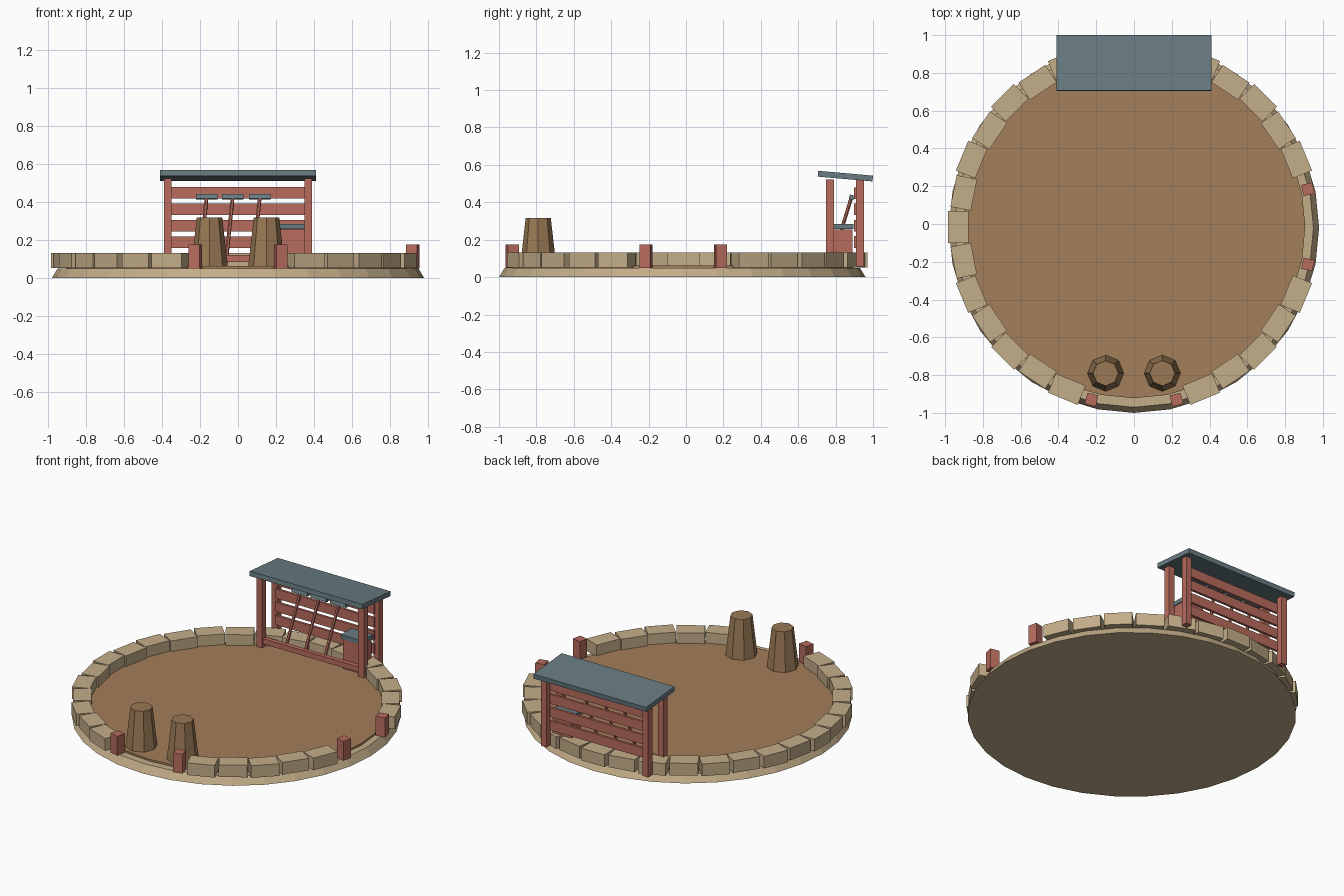
import bpy
from math import radians, sin, cos, pi
from mathutils import Vector

if "Cube" in bpy.data.objects:
    bpy.data.objects.remove(bpy.data.objects["Cube"])

CY = -0.015  # centre of the round yard


def material(name, rgb):
    m = bpy.data.materials.new(name)
    m.diffuse_color = (*rgb, 1)
    m.use_nodes = True
    m.node_tree.nodes["Principled BSDF"].inputs["Base Color"].default_value = m.diffuse_color
    return m


STONE = material("tan_stone", (0.55, 0.42, 0.25))
EARTH = material("brown_earth", (0.37, 0.21, 0.10))
TRUNK = material("brown_wood", (0.32, 0.19, 0.09))
RED = material("red_wood", (0.48, 0.15, 0.11))
SLATE = material("slate", (0.14, 0.20, 0.22))


def finish(name, mat):
    o = bpy.context.object
    o.name = name
    o.data.materials.append(mat)
    return o


def box(name, size, loc, mat, rot=(0, 0, 0)):
    bpy.ops.mesh.primitive_cube_add(size=1, location=loc, rotation=rot)
    o = finish(name, mat)
    o.scale = size
    return o


def cone(name, n, r1, r2, z1, z2, xy, mat):
    bpy.ops.mesh.primitive_cone_add(vertices=n, radius1=r1, radius2=r2, depth=z2 - z1,
                                    location=(*xy, (z1 + z2) / 2))
    return finish(name, mat)


def rod(name, a, b, r, mat):
    a, b = Vector(a), Vector(b)
    d = b - a
    bpy.ops.mesh.primitive_cylinder_add(vertices=6, radius=r, depth=d.length, location=(a + b) / 2,
                                        rotation=d.to_track_quat('Z', 'Y').to_euler())
    return finish(name, mat)


# Round base and earth floor
cone("base", 32, 0.98, 0.95, 0, 0.05, (0, CY - 0.005), STONE)
cone("floor", 32, 0.907, 0.907, 0.04, 0.062, (0, CY), EARTH)

# Ring of kerb stones, with openings at the right and the front
for i in range(32):
    if i in (31, 0, 1, 23, 24, 25):
        continue
    a = i * 2 * pi / 32
    r = 0.93 if i % 2 == 0 else 0.919
    box("kerb_stone", (0.11, 0.17, 0.08), (r * cos(a), CY + r * sin(a), 0.092), STONE, (0, 0, a))

# Short posts beside each opening
for mid, half in ((0, 12.2), (-90, 13.8)):
    for s in (-1, 1):
        a = radians(mid + s * half)
        box("gate_post", (0.06, 0.06, 0.127), (0.942 * cos(a), CY + 0.942 * sin(a), 0.112),
            RED, (0, 0, a))

# Two tapered stumps at the front
for x in (-0.15, 0.15):
    cone("stump", 8, 0.097, 0.067, 0.055, 0.317, (x, -0.79), TRUNK)

# Shed: posts, back slats, front rail and sloping roof
for x in (-0.37, 0.37):
    for y in (0.77, 0.93):
        box("shed_post", (0.042, 0.042, 0.465), (x, y, 0.29), RED)
for k in range(4):
    box("back_slat", (0.72, 0.016, 0.062), (0, 0.905, 0.188 + k * 0.087), RED)
box("front_rail", (0.72, 0.03, 0.035), (0, 0.775, 0.102), RED)
box("roof", (0.82, 0.294, 0.031), (0, 0.852, 0.54), SLATE, (radians(-5), 0, 0))

# Storage chest with lid
box("chest", (0.14, 0.10, 0.195), (0.28, 0.84, 0.157), RED)
box("chest_lid", (0.155, 0.11, 0.027), (0.277, 0.84, 0.27), SLATE)

# Three rakes leaning against the slats
for x in (-0.165, -0.028, 0.115):
    rod("rake_handle", (x - 0.035, 0.778, 0.08), (x, 0.885, 0.428), 0.01, RED)
    box("rake_head", (0.112, 0.026, 0.024), (x, 0.886, 0.427), SLATE, (radians(-17), 0, 0))
